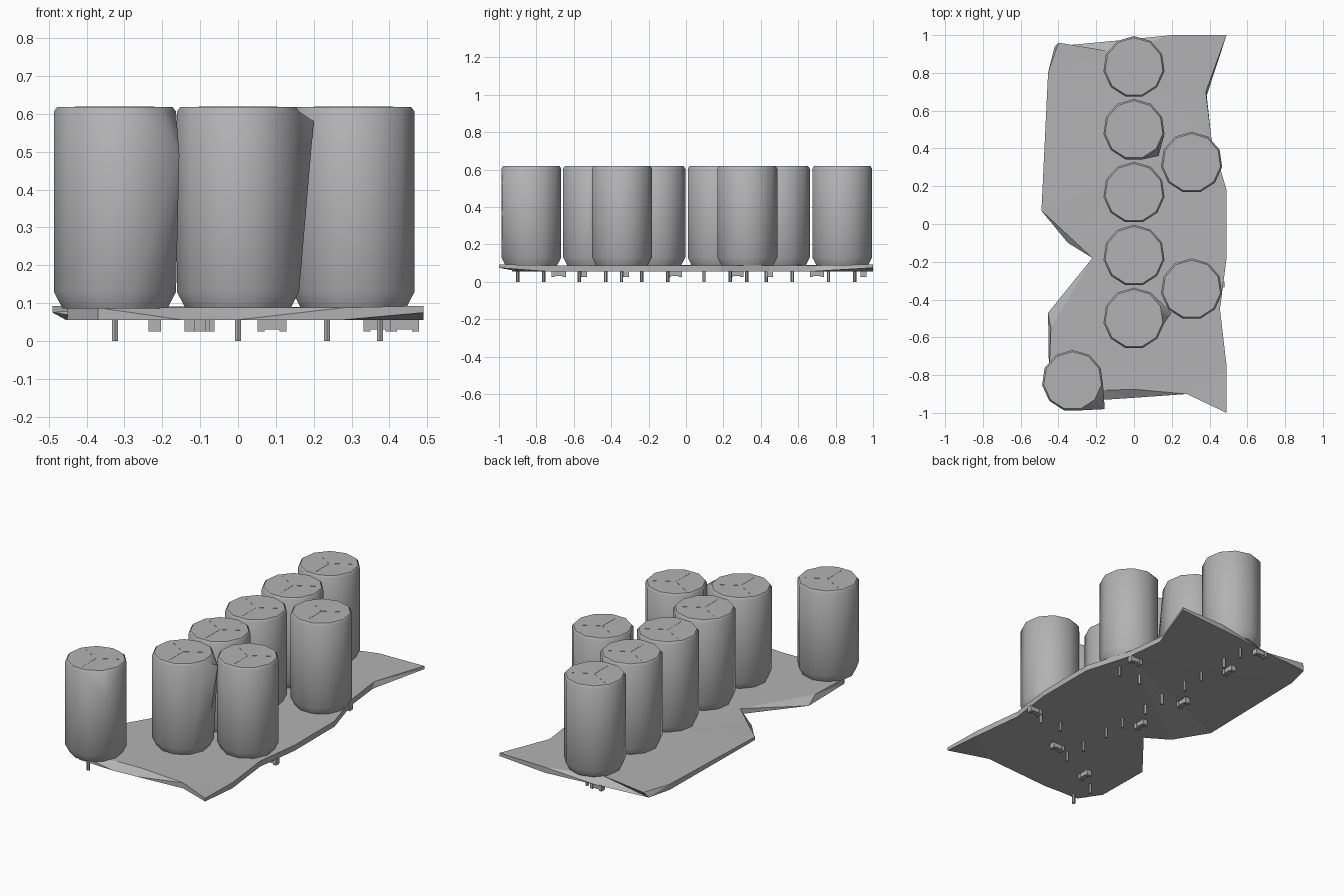
import bpy, bmesh, math
from mathutils import Vector, Matrix

cube = bpy.data.objects.get("Cube")
if cube:
    bpy.data.objects.remove(cube, do_unlink=True)

grey = bpy.data.materials.new("plain_grey")
grey.use_nodes = True
COLOUR = (0.45, 0.45, 0.45, 1)
grey.diffuse_color = COLOUR
grey.node_tree.nodes["Principled BSDF"].inputs["Base Color"].default_value = COLOUR


def finish(bm, name, smooth=None):
    """Turn a bmesh into a named object in the scene."""
    bmesh.ops.recalc_face_normals(bm, faces=bm.faces)
    mesh = bpy.data.meshes.new(name)
    bm.to_mesh(mesh)
    bm.free()
    mesh.materials.append(grey)
    obj = bpy.data.objects.new(name, mesh)
    bpy.context.collection.objects.link(obj)
    if smooth:
        bpy.ops.object.select_all(action='DESELECT')
        obj.select_set(True)
        bpy.context.view_layer.objects.active = obj
        bpy.ops.object.shade_smooth_by_angle(angle=math.radians(smooth))
    return obj


def box(bm, centre, size, turn=0):
    matrix = (Matrix.Translation(centre) @ Matrix.Rotation(turn, 4, 'Z')
              @ Matrix.Diagonal((*size, 1)))
    bmesh.ops.create_cube(bm, size=1, matrix=matrix)


def bridge(bm, low, high):
    """Join two rings of equal length."""
    n = len(low)
    for i in range(n):
        j = (i + 1) % n
        bm.faces.new((low[i], low[j], high[j], high[i]))


# Circuit board: ragged outline, with a sloping edge where the top ring differs
outline = [(-.42, .94), (-.1, .97), (.2, 1), (.49, 1), (.385, .68), (.41, .45),
           (.49, .18), (.49, -.18), (.455, -.45), (.49, -.75), (.49, -1),
           (.28, -.9), (0, -.92), (-.15, -.93), (-.37, -.92), (-.45, -.8),
           (-.455, -.47), (-.22, -.18), (-.35, -.1), (-.49, .07), (-.455, .8)]
top_changes = {0: (-.4, .96), 1: (-.1, .91), 4: (.38, .7), 12: (0, -.875),
               13: (-.15, -.88), 16: (-.44, -.55), 18: (-.36, -.05)}
thin_corners = (3, 10, 19)

bm = bmesh.new()
bottom, top = [], []
for i, (x, y) in enumerate(outline):
    thin = i in thin_corners
    bottom.append(bm.verts.new((x, y, .075 if thin else .056)))
    top.append(bm.verts.new((*top_changes.get(i, (x, y)), .093 if thin else .088)))
bridge(bm, bottom, top)
bm.faces.new(bottom)
bm.faces.new(top)
bmesh.ops.triangulate(bm, faces=bm.faces[:])
finish(bm, "circuit_board")

# Capacitor cans: chamfered low-poly cylinders, some with a pulled-out dent
SIDES = 11
PROFILE = [(.14, .086), (.163, .13), (.163, .606), (.154, .618)]


def capacitor(name, x, y, spike=None):
    bm = bmesh.new()
    rings = []
    for r, z in PROFILE:
        ring = []
        for i in range(SIDES):
            a = math.tau * i / SIDES + math.pi / 2
            ring.append(bm.verts.new((x + r * math.cos(a), y + r * math.sin(a), z)))
        rings.append(ring)
    for low, high in zip(rings, rings[1:]):
        bridge(bm, low, high)
    bm.faces.new(rings[0])
    bm.faces.new(rings[-1])
    if spike:
        target = Vector(spike)
        lower, upper = min(zip(rings[1], rings[2]),
                           key=lambda p: (p[0].co.xy - target.xy).length)
        edge = bm.edges.get((lower, upper))
        cut = bmesh.ops.subdivide_edges(bm, edges=[edge], cuts=1)
        vert = next(g for g in cut["geom_inner"] if isinstance(g, bmesh.types.BMVert))
        bmesh.ops.triangulate(bm, faces=vert.link_faces[:])
        vert.co = target
    finish(bm, name, 40)

    # Three vent score lines on the lid
    bm = bmesh.new()
    for degrees in (30, 150, 270):
        a = math.radians(degrees)
        centre = (x + .06 * math.cos(a), y + .06 * math.sin(a), .618)
        box(bm, centre, (.12, .004, .002), a)
    finish(bm, name + "_vent_lines")


def pin(name, x, y):
    bm = bmesh.new()
    bmesh.ops.create_cone(bm, cap_ends=True, segments=6, radius1=.009, radius2=.009,
                          depth=.065, matrix=Matrix.Translation((x, y, .0325)))
    finish(bm, name)


spikes = {"row_capacitor_2": (.2, -.47, .58), "row_capacitor_5": (.13, .36, .3),
          "corner_capacitor": (-.155, -.98, .49)}
places = [("corner_capacitor", -.325, -.83), ("side_capacitor_front", .305, -.345),
          ("side_capacitor_back", .305, .325)]
places += [(f"row_capacitor_{i + 2}", 0, -.5 + i * .333) for i in range(5)]
for name, x, y in places:
    capacitor(name, x, y, spikes.get(name))
    across = name.startswith("side")
    for n, d in enumerate((-.07, .07)):
        pin(f"{name}_pin_{n + 1}", x + d * across, y + d * (not across))

# Small chips under the board: a body with a stepped metal end on each side
chips = [(.37, .45, 0), (.44, -.32, 0), (.09, -.545, 0), (-.22, -.68, 1),
         (-.1, -.06, 1), (-.125, .27, 1), (-.09, .7, 1), (-.1, .95, 0)]
for n, (x, y, along_y) in enumerate(chips):
    turn = along_y * math.pi / 2
    way = Vector((math.cos(turn), math.sin(turn), 0))
    bm = bmesh.new()
    box(bm, (x, y, .044), (.05, .026, .026), turn)
    for side in (-1, 1):
        box(bm, Vector((x, y, .042)) + way * side * .029, (.018, .032, .034), turn)
    finish(bm, f"chip_{n + 1}")
